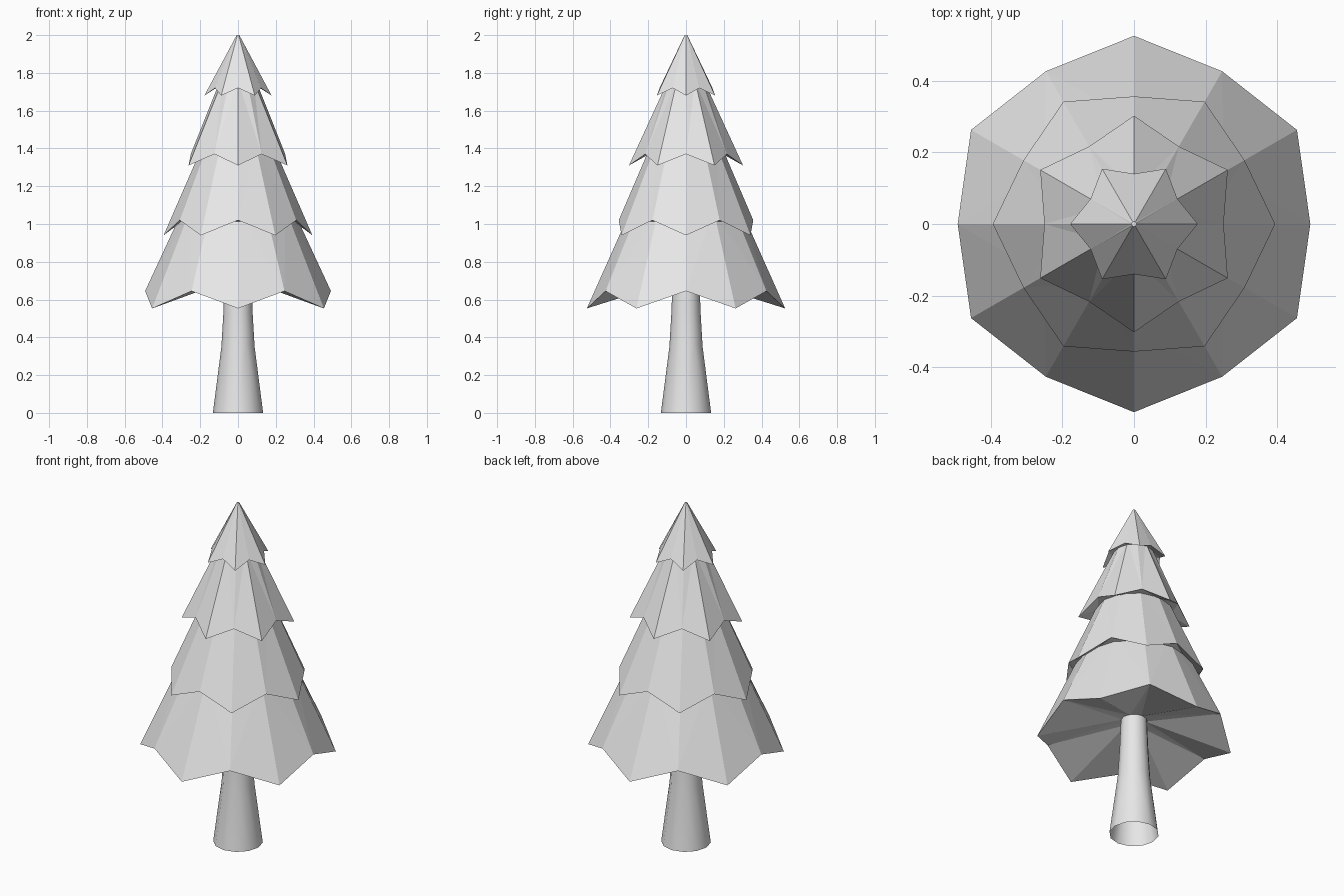
import bpy, bmesh
from math import sin, cos, radians

cube = bpy.data.objects.get("Cube")
if cube:
    bpy.data.objects.remove(cube)

SIDES = 12

grey = bpy.data.materials.new("plain_grey")
grey.use_nodes = True
colour = (0.8, 0.8, 0.8, 1)
grey.diffuse_color = colour
grey.node_tree.nodes["Principled BSDF"].inputs["Base Color"].default_value = colour


def loft(name, rings, caps=(False, False)):
    """Skin a stack of rings; each ring is ((r, z) on even corners, (r, z) on odd corners)."""
    bm = bmesh.new()
    loops = []
    for ring in rings:
        loop = []
        for i in range(SIDES):
            r, z = ring[i % 2]
            a = radians(360 * i / SIDES)
            loop.append(bm.verts.new((r * cos(a), r * sin(a), z)))
        loops.append(loop)
    for low, high in zip(loops, loops[1:]):
        for i in range(SIDES):
            j = (i + 1) % SIDES
            bm.faces.new((low[i], low[j], high[j], high[i]))
    if caps[0]:
        bm.faces.new(loops[0][::-1])
    if caps[1]:
        bm.faces.new(loops[-1])
    # split the folded quads from tip to centre so the creases stay crisp
    bmesh.ops.triangulate(bm, faces=[f for f in bm.faces if len(f.verts) == 4])
    mesh = bpy.data.meshes.new(name)
    bm.to_mesh(mesh)
    bm.free()
    mesh.materials.append(grey)
    obj = bpy.data.objects.new(name, mesh)
    bpy.context.collection.objects.link(obj)
    return obj


def even(r, z):
    return ((r, z), (r, z))


# Trunk: flared at the foot, open below, smooth sided
trunk = loft("trunk", [even(0.133, 0), even(0.088, 0.35), even(0.078, 0.52), even(0.07, 0.72)])
for face in trunk.data.polygons:
    face.use_smooth = True

# Branch tiers: underside ring, zigzag hem (tip, notch), top ring, tips on odd corners?
tiers = [
    ("bottom_branches", (0.06, 0.70), (0.525, 0.553), (0.492, 0.645), (0.29, 1.08), True),
    ("lower_branches", (0.30, 1.01), (0.394, 0.94), (0.356, 1.02), (0.185, 1.42), False),
    ("upper_branches", (0.195, 1.37), (0.302, 1.31), (0.25, 1.37), (0.095, 1.76), True),
    ("top_branches", (0.10, 1.73), (0.178, 1.68), (0.14, 1.72), (0.007, 2.0), False),
]
for name, under, tip, notch, top, odd_tips in tiers:
    hem = (notch, tip) if odd_tips else (tip, notch)
    loft(name, [even(*under), hem, even(*top)], caps=(True, True))
